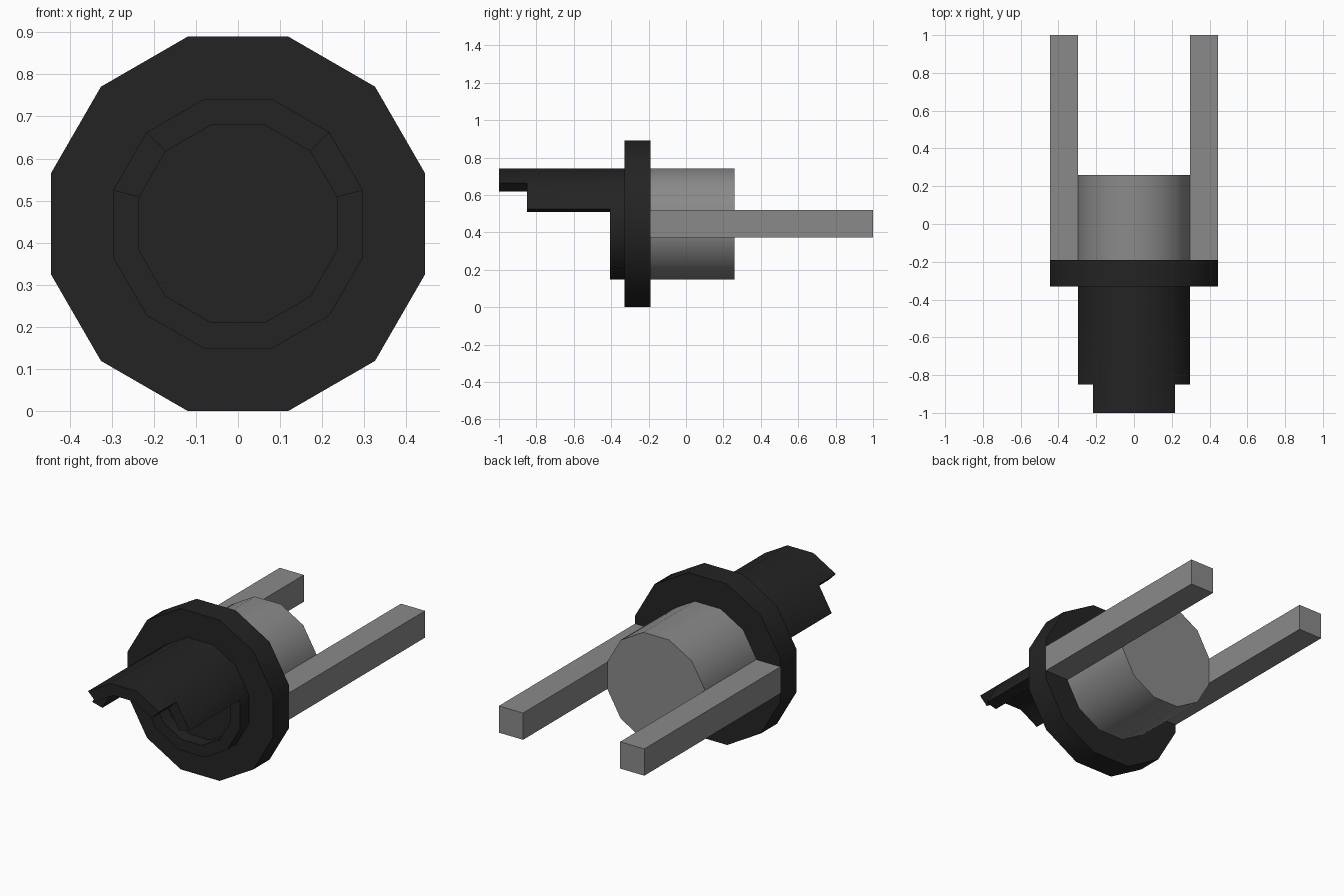
import bpy, bmesh, math

if "Cube" in bpy.data.objects:
    bpy.data.objects.remove(bpy.data.objects["Cube"])

SIDES = 12
CENTRE_Z = 0.445
STEP = 2 * math.pi / SIDES


def material(name, value):
    m = bpy.data.materials.new(name)
    m.use_nodes = True
    colour = (value, value, value, 1)
    m.diffuse_color = colour
    m.node_tree.nodes["Principled BSDF"].inputs["Base Color"].default_value = colour
    return m


black = material("black plastic", 0.017)
grey = material("grey metal", 0.255)


def ring_point(apothem, k, y):
    """Corner k of a twelve-sided ring with a flat side on top."""
    r = apothem / math.cos(STEP / 2)
    a = STEP * (k + 0.5)
    return (r * math.cos(a), y, CENTRE_Z + r * math.sin(a))


def finish(name, bm, mat, smooth=False):
    bmesh.ops.remove_doubles(bm, verts=bm.verts, dist=0.0001)
    bmesh.ops.recalc_face_normals(bm, faces=bm.faces)
    mesh = bpy.data.meshes.new(name)
    bm.to_mesh(mesh)
    bm.free()
    mesh.materials.append(mat)
    obj = bpy.data.objects.new(name, mesh)
    bpy.context.collection.objects.link(obj)
    if smooth:
        bpy.ops.object.select_all(action="DESELECT")
        obj.select_set(True)
        bpy.context.view_layer.objects.active = obj
        bpy.ops.object.shade_smooth_by_angle(angle=math.radians(35))
    return obj


def disc(name, apothem, y0, y1, mat):
    bm = bmesh.new()
    ends = [[bm.verts.new(ring_point(apothem, k, y)) for k in range(SIDES)]
            for y in (y0, y1)]
    for end in ends:
        bm.faces.new(end)
    for k in range(SIDES):
        n = (k + 1) % SIDES
        bm.faces.new((ends[0][k], ends[0][n], ends[1][n], ends[1][k]))
    return finish(name, bm, mat, True)


def box(name, x, y, z, mat):
    bm = bmesh.new()
    bmesh.ops.create_cube(bm, size=1)
    for v in bm.verts:
        v.co = [lo + (c + 0.5) * (hi - lo) for c, (lo, hi) in zip(v.co, (x, y, z))]
    return finish(name, bm, mat)


# Wide collar and the drum behind it
disc("collar", 0.445, -0.33, -0.19, black)
disc("drum", 0.297, -0.19, 0.26, grey)

# Pair of square prongs
for side, sign in (("left", 1), ("right", -1)):
    xs = sorted((sign * 0.297, sign * 0.445))
    box(side + "_prong", xs, (-0.19, 1.0), (0.372, 0.52), grey)

# Stepped hood: narrow tip, wider roof, then a full ring against the collar
cuts = [-1.0, -0.85, -0.405, -0.33]
layers = [range(1, 4), range(0, 5), range(SIDES)]
cells = {(j, k) for j, segs in enumerate(layers) for k in segs}
bm = bmesh.new()


def quad(*corners):
    bm.faces.new([bm.verts.new(ring_point(*c)) for c in corners])


OUTER, INNER = 0.297, 0.235
for j, k in sorted(cells):
    y0, y1, n = cuts[j], cuts[j + 1], (k + 1) % SIDES
    for a in (OUTER, INNER):
        quad((a, k, y0), (a, n, y0), (a, n, y1), (a, k, y1))
    # end faces and side faces only where no neighbour continues the wall
    if (j - 1, k) not in cells:
        quad((OUTER, k, y0), (OUTER, n, y0), (INNER, n, y0), (INNER, k, y0))
    for edge, neighbour in ((k, (k - 1) % SIDES), (n, n)):
        if (j, neighbour) not in cells:
            quad((OUTER, edge, y0), (OUTER, edge, y1), (INNER, edge, y1), (INNER, edge, y0))
finish("hood", bm, black, True)
